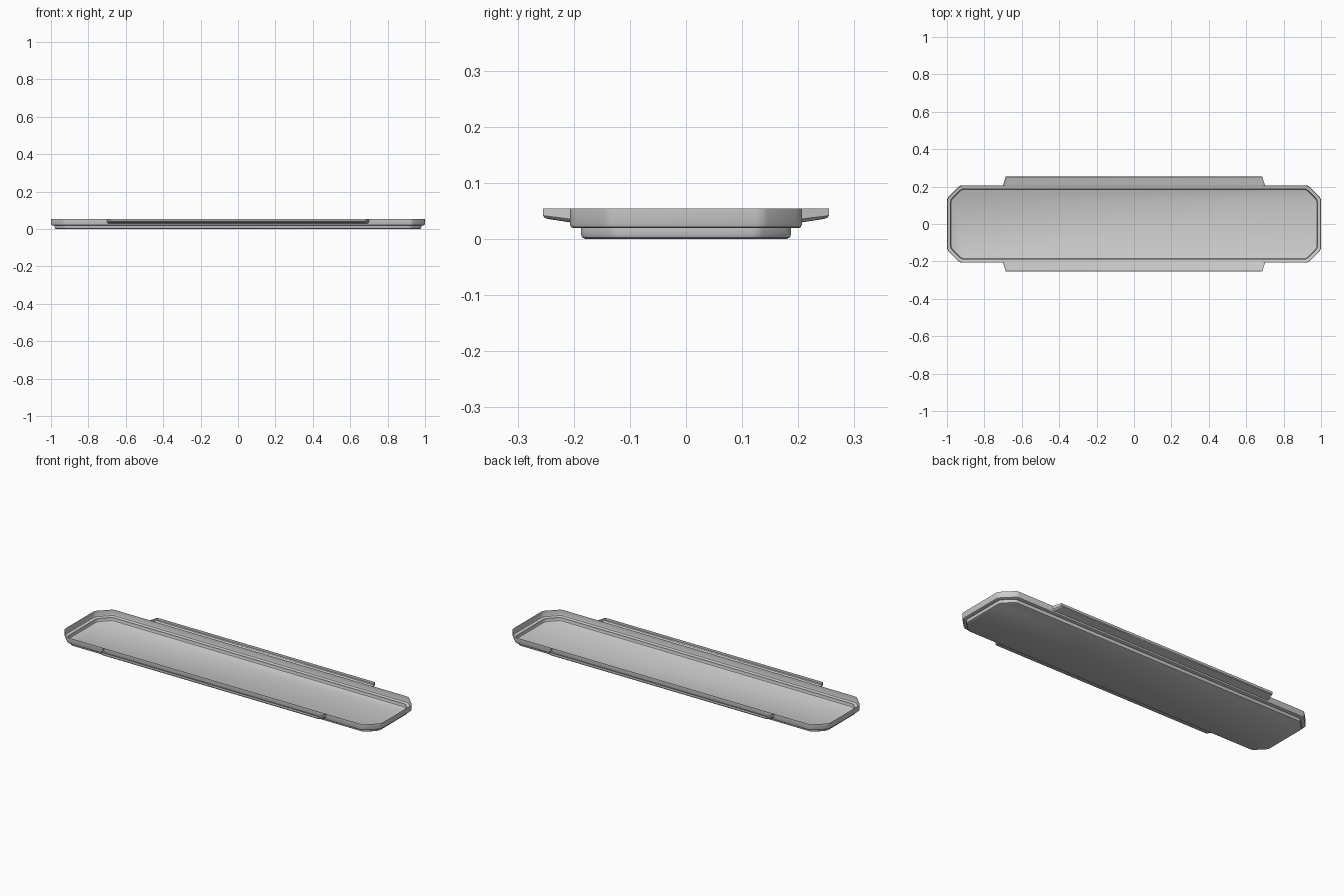
import bpy, bmesh
from math import sqrt
from mathutils import Vector

if "Cube" in bpy.data.objects:
    bpy.data.objects.remove(bpy.data.objects["Cube"], do_unlink=True)

grey = bpy.data.materials.new("light grey")
grey.use_nodes = True
COLOUR = (0.6, 0.6, 0.6, 1)
grey.diffuse_color = COLOUR
grey.node_tree.nodes["Principled BSDF"].inputs["Base Color"].default_value = COLOUR

TOP = 0.055
LENGTH, WIDTH = 1.0, 0.207


def skin(name, rings, closed):
    """Join successive rings of points with quads and cap the last ring."""
    bm = bmesh.new()
    loops = [[bm.verts.new(p) for p in ring] for ring in rings]
    count = len(loops[0])
    for a, b in zip(loops, loops[1:]):
        for i in range(count if closed else count - 1):
            j = (i + 1) % count
            bm.faces.new((a[i], a[j], b[j], b[i]))
    bm.faces.new(loops[-1])
    bmesh.ops.recalc_face_normals(bm, faces=bm.faces)
    mesh = bpy.data.meshes.new(name)
    bm.to_mesh(mesh)
    bm.free()
    mesh.materials.append(grey)
    obj = bpy.data.objects.new(name, mesh)
    bpy.context.collection.objects.link(obj)
    bpy.ops.object.select_all(action="DESELECT")
    obj.select_set(True)
    bpy.context.view_layer.objects.active = obj
    bpy.ops.object.shade_smooth_by_angle(angle=0.6)
    return obj


def tray_ring(inset, z, leg=0.07, soft=0.012):
    """Rectangle with cut corners, each cut slightly softened."""
    x, y = LENGTH - inset, WIDTH - inset
    leg -= inset * (2 - sqrt(2))
    quarter = [Vector((x, y - leg, z)), Vector((x - leg, y, z))]
    corners = []
    for sx, sy in ((1, 1), (-1, 1), (-1, -1), (1, -1)):
        pts = [Vector((p.x * sx, p.y * sy, z)) for p in quarter]
        corners += pts if sx * sy > 0 else pts[::-1]
    ring = []
    for i, p in enumerate(corners):
        before = p + (corners[i - 1] - p).normalized() * soft
        after = p + (corners[(i + 1) % 8] - p).normalized() * soft
        ring += [before, (before + 2 * p + after) / 4, after]
    return ring


# Hollow tray: upper wall, ledge, lower wall and floor
tray_profile = [(0, TOP), (0, 0.027), (0.002, 0.022), (0.006, 0.0195),
                (0.0195, 0.0195), (0.0195, 0.009), (0.022, 0.003), (0.028, 0)]
skin("tray", [tray_ring(inset, z) for inset, z in tray_profile], True)


# Shallow grip troughs along both long sides
def grip(name, side):
    rings = []
    for inset, z, drop in ((0, TOP, 0), (0, 0.042, 0.006),
                           (0.003, 0.038, 0.006), (0.009, 0.036, 0.006)):
        inner, outer = 0.70 - inset, 0.685 - inset
        y = side * (0.255 - inset)
        rings.append([(-inner, side * WIDTH, z - drop), (-outer, y, z),
                      (outer, y, z), (inner, side * WIDTH, z - drop)])
    skin(name, rings, False)


grip("front_grip", -1)
grip("back_grip", 1)
